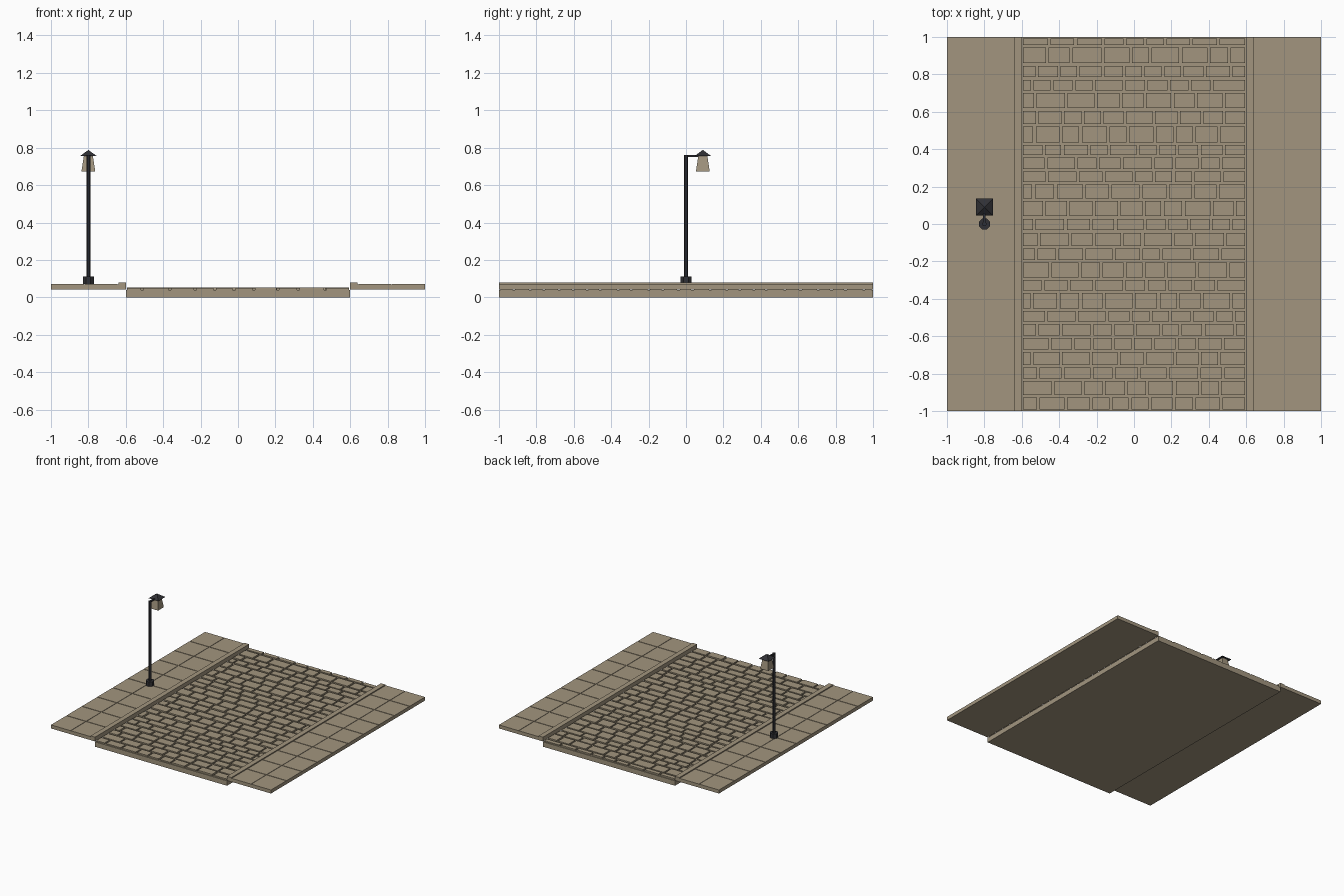
import bpy, bmesh, math, random
from mathutils import Matrix, Vector

if "Cube" in bpy.data.objects:
    bpy.data.objects.remove(bpy.data.objects["Cube"])

random.seed(7)

def material(name, rgb):
    m = bpy.data.materials.new(name)
    m.diffuse_color = (*rgb, 1)
    m.use_nodes = True
    m.node_tree.nodes["Principled BSDF"].inputs["Base Color"].default_value = m.diffuse_color
    return m

STONE = material("tan stone", (0.36, 0.30, 0.21))
IRON = material("dark iron", (0.03, 0.03, 0.035))

def finish(name, bm, mat):
    mesh = bpy.data.meshes.new(name)
    bm.to_mesh(mesh)
    bm.free()
    mesh.materials.append(mat)
    ob = bpy.data.objects.new(name, mesh)
    bpy.context.collection.objects.link(ob)
    return ob

def add_box(bm, x0, x1, y0, y1, z0, z1):
    size = Matrix.Diagonal((x1 - x0, y1 - y0, z1 - z0, 1))
    centre = Matrix.Translation(((x0 + x1) / 2, (y0 + y1) / 2, (z0 + z1) / 2))
    bmesh.ops.create_cube(bm, size=1, matrix=centre @ size)

def box(name, mat, *dims):
    bm = bmesh.new()
    add_box(bm, *dims)
    return finish(name, bm, mat)

def cone(name, mat, x, y, z0, z1, r0, r1, sides, turn=0):
    bm = bmesh.new()
    m = Matrix.Translation((x, y, (z0 + z1) / 2)) @ Matrix.Rotation(turn, 4, 'Z')
    bmesh.ops.create_cone(bm, cap_ends=True, segments=sides, radius1=r0,
                          radius2=r1, depth=z1 - z0, matrix=m)
    return finish(name, bm, mat)

# Road bed
box("road_bed", STONE, -0.6, 0.6, -1, 1, 0, 0.04)

# Cobbles: rows of uneven height, stones of uneven width
edges = [-1, -.92, -.833, -.76, -.677, -.603, -.527, -.458, -.363, -.292, -.2,
         -.125, -.04, .035, .13, .217, .287, .362, .43, .528, .612, .708,
         .778, .853, .95, 1]
GAP = 0.007
bm = bmesh.new()
for y0, y1 in zip(edges, edges[1:]):
    x = -0.6
    first = True
    while x < 0.599:
        w = random.uniform(0.05, 0.17) if first else random.uniform(0.1, 0.17)
        first = False
        x1 = x + w
        if x1 > 0.55:
            x1 = 0.6
        add_box(bm, x + GAP, x1 - GAP, y0 + GAP, y1 - GAP, 0.035,
                random.uniform(0.049, 0.053))
        x = x1
finish("cobbles", bm, STONE)

# Pavements with shallow paving slabs and a raised kerb, both sides
for side, label in ((-1, "left"), (1, "right")):
    def span(a, b):
        return sorted((side * a, side * b))
    box(label + "_pavement_bed", STONE, *span(0.6, 1), -1, 1, 0.043, 0.069)
    box(label + "_kerb", STONE, *span(0.6, 0.64), -1, 1, 0.05, 0.078)
    bm = bmesh.new()
    for col in range(2):
        a = 0.64 + col * 0.18
        for row in range(10):
            y = -1 + row * 0.2
            add_box(bm, *span(a + 0.003, a + 0.18 - 0.003 * (col == 0)),
                    y + 0.003 * (row > 0), y + 0.2 - 0.003 * (row < 9), 0.06, 0.072)
    finish(label + "_paving_slabs", bm, STONE)

# Street lamp
LX, LY = -0.8, 0.09
cone("lamp_base", IRON, LX, 0, 0.07, 0.11, 0.032, 0.032, 8, math.pi / 8)
cone("lamp_post", IRON, LX, 0, 0.1, 0.762, 0.012, 0.012, 8, math.pi / 8)
box("lamp_arm", IRON, LX - 0.006, LX + 0.006, 0, LY, 0.75, 0.762)
R2 = math.sqrt(2)
cone("lantern_body", STONE, LX, LY, 0.672, 0.757, 0.037 * R2, 0.024 * R2, 4, math.pi / 4)
cone("lantern_roof", IRON, LX, LY, 0.755, 0.788, 0.045 * R2, 0, 4, math.pi / 4)
